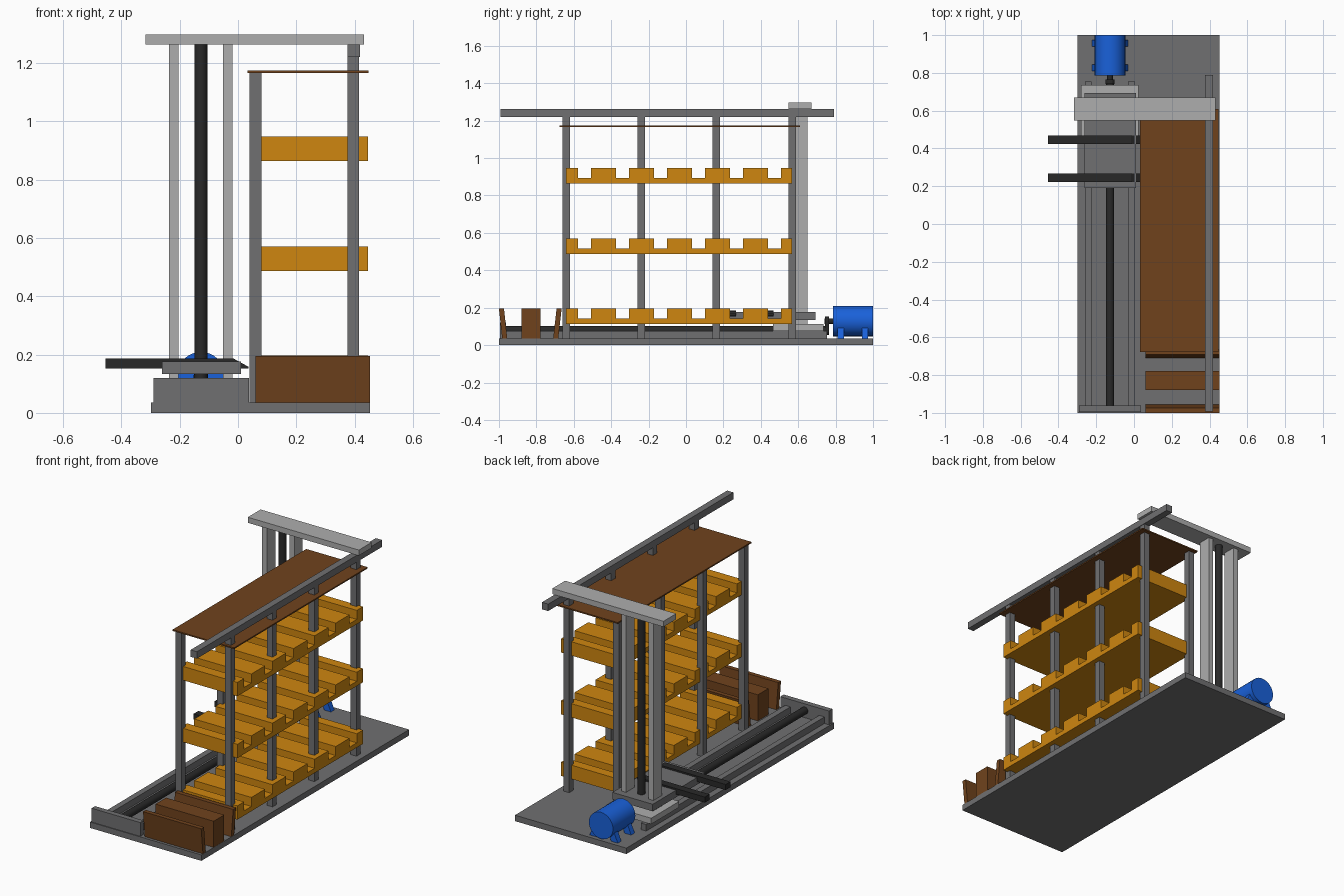
import bpy
from math import radians, sin, cos, pi

if "Cube" in bpy.data.objects:
    bpy.data.objects.remove(bpy.data.objects["Cube"])


def material(name, r, g, b):
    m = bpy.data.materials.new(name)
    m.diffuse_color = (r, g, b, 1)
    m.use_nodes = True
    m.node_tree.nodes["Principled BSDF"].inputs["Base Color"].default_value = m.diffuse_color
    return m


STEEL = material("dark_steel", 0.16, 0.16, 0.165)
LIGHT = material("light_steel", 0.42, 0.42, 0.42)
BLACK = material("black_metal", 0.022, 0.022, 0.022)
ORANGE = material("orange_tray", 0.62, 0.24, 0.005)
BROWN = material("brown_board", 0.16, 0.055, 0.012)
BLUE = material("motor_blue", 0.01, 0.12, 0.7)


def make(name, verts, faces, mat):
    me = bpy.data.meshes.new(name)
    me.from_pydata(verts, [], faces)
    me.materials.append(mat)
    ob = bpy.data.objects.new(name, me)
    bpy.context.collection.objects.link(ob)
    return ob


def prism(name, profile, axis, lo, hi, mat):
    """Extrude a 2D profile: axis x takes (y, z), axis y takes (x, z)."""
    n = len(profile)
    put = {"x": lambda p, t: (t, p[0], p[1]), "y": lambda p, t: (p[0], t, p[1])}[axis]
    verts = [put(p, t) for t in (lo, hi) for p in profile]
    faces = [tuple(range(n))[::-1], tuple(range(n, 2 * n))]
    faces += [(i, (i + 1) % n, n + (i + 1) % n, n + i) for i in range(n)]
    if axis == "y":
        faces = [f[::-1] for f in faces]
    return make(name, verts, faces, mat)


def box(name, x, y, z, mat):
    prof = [(y[0], z[0]), (y[1], z[0]), (y[1], z[1]), (y[0], z[1])]
    return prism(name, prof, "x", x[0], x[1], mat)


def cylinder(name, radius, length, loc, mat, along_y=False):
    rot = (radians(90), 0, 0) if along_y else (0, 0, 0)
    bpy.ops.mesh.primitive_cylinder_add(vertices=32, radius=radius, depth=length,
                                        location=loc, rotation=rot)
    ob = bpy.context.object
    ob.name = name
    ob.data.materials.append(mat)
    bpy.ops.object.shade_smooth_by_angle()
    return ob


# Base and rack frame
box("base_plate", (-0.298, 0.453), (-1, 1), (0, 0.036), STEEL)
for i, y in enumerate((-0.64, -0.24, 0.163, 0.568)):
    box(f"inner_post_{i}", (0.04, 0.08), (y - 0.02, y + 0.02), (0.036, 1.167), STEEL)
    box(f"outer_post_{i}", (0.376, 0.415), (y - 0.02, y + 0.02), (0.036, 1.22), STEEL)
box("top_rail", (0.376, 0.418), (-0.993, 0.79), (1.22, 1.262), STEEL)
box("roof_panel", (0.033, 0.447), (-0.677, 0.61), (1.165, 1.173), BROWN)

# Shelves with six slots between raised blocks
for s, z in enumerate((0.112, 0.487, 0.864)):
    prof = [(-0.642, z), (0.567, z), (0.567, z + 0.084)]
    for k in reversed(range(6)):
        y = -0.542 + k * 0.203
        prof += [(y + 0.035, z + 0.084), (y + 0.035, z + 0.029),
                 (y - 0.035, z + 0.029), (y - 0.035, z + 0.084)]
    prof.append((-0.642, z + 0.084))
    prism(f"slotted_shelf_{s}", prof, "x", 0.06, 0.445, ORANGE)

# Brown crate and leaning boards at the front
box("crate", (0.06, 0.452), (-0.88, -0.778), (0.036, 0.195), BROWN)
for name, yb, yt in (("front_leaning_board", -0.983, -1.0), ("rear_leaning_board", -0.71, -0.692)):
    prism(name, [(yb, 0.036), (yb + 0.027, 0.036), (yt + 0.027, 0.195), (yt, 0.195)],
          "x", 0.06, 0.452, BROWN)

# Floor track, drive screw and end plate
box("track_end_plate", (-0.29, 0.038), (-0.995, -0.962), (0.036, 0.12), STEEL)
for i, x in enumerate((-0.242, -0.013)):
    box(f"floor_rail_{i}", (x - 0.018, x + 0.018), (-0.965, 0.755), (0.036, 0.076), STEEL)
cylinder("drive_screw", 0.022, 1.72, (-0.127, -0.107, 0.08), BLACK, True)

# Travelling carriage, mast and top beam
box("carriage", (-0.28, 0.024), (0.465, 0.735), (0.076, 0.112), LIGHT)
for i, x in enumerate((-0.22, -0.035)):
    box(f"mast_column_{i}", (x - 0.016, x + 0.016), (0.57, 0.65), (0.112, 1.265), LIGHT)
cylinder("lift_screw", 0.022, 1.153, (-0.127, 0.61, 0.6885), BLACK)
box("top_beam", (-0.317, 0.432), (0.547, 0.67), (1.263, 1.297), LIGHT)

# Lift platform with tapered forks
box("lift_platform", (-0.261, 0.011), (0.19, 0.693), (0.133, 0.176), STEEL)
for i, y in enumerate((0.245, 0.446)):
    prism(f"fork_{i}", [(-0.455, 0.152), (0.036, 0.152), (0.036, 0.158),
                        (-0.015, 0.186), (-0.455, 0.186)], "y", y - 0.023, y + 0.023, BLACK)

# Motor, feet, shaft and belt drive
cylinder("motor_body", 0.081, 0.215, (-0.127, 0.8925, 0.128), BLUE, True)
for j, y in enumerate((0.828, 0.957)):
    for side, s in (("left", -1), ("right", 1)):
        prof = [(-0.127 + s * a, b) for a, b in
                ((0.05, 0.036), (0.095, 0.036), (0.07, 0.095), (0.03, 0.095))]
        prism(f"motor_foot_{side}_{j}", prof if s > 0 else prof[::-1],
              "y", y - 0.017, y + 0.017, BLUE)
cylinder("motor_shaft", 0.015, 0.05, (-0.127, 0.765, 0.128), BLACK, True)
belt = [(-0.127 + 0.025 * cos(pi * k / 8), c + 0.025 * sin(pi * k / 8))
        for c, r in ((0.128, range(9)), (0.08, range(8, 17))) for k in r]
prism("drive_belt", belt, "y", 0.742, 0.764, BLACK)
